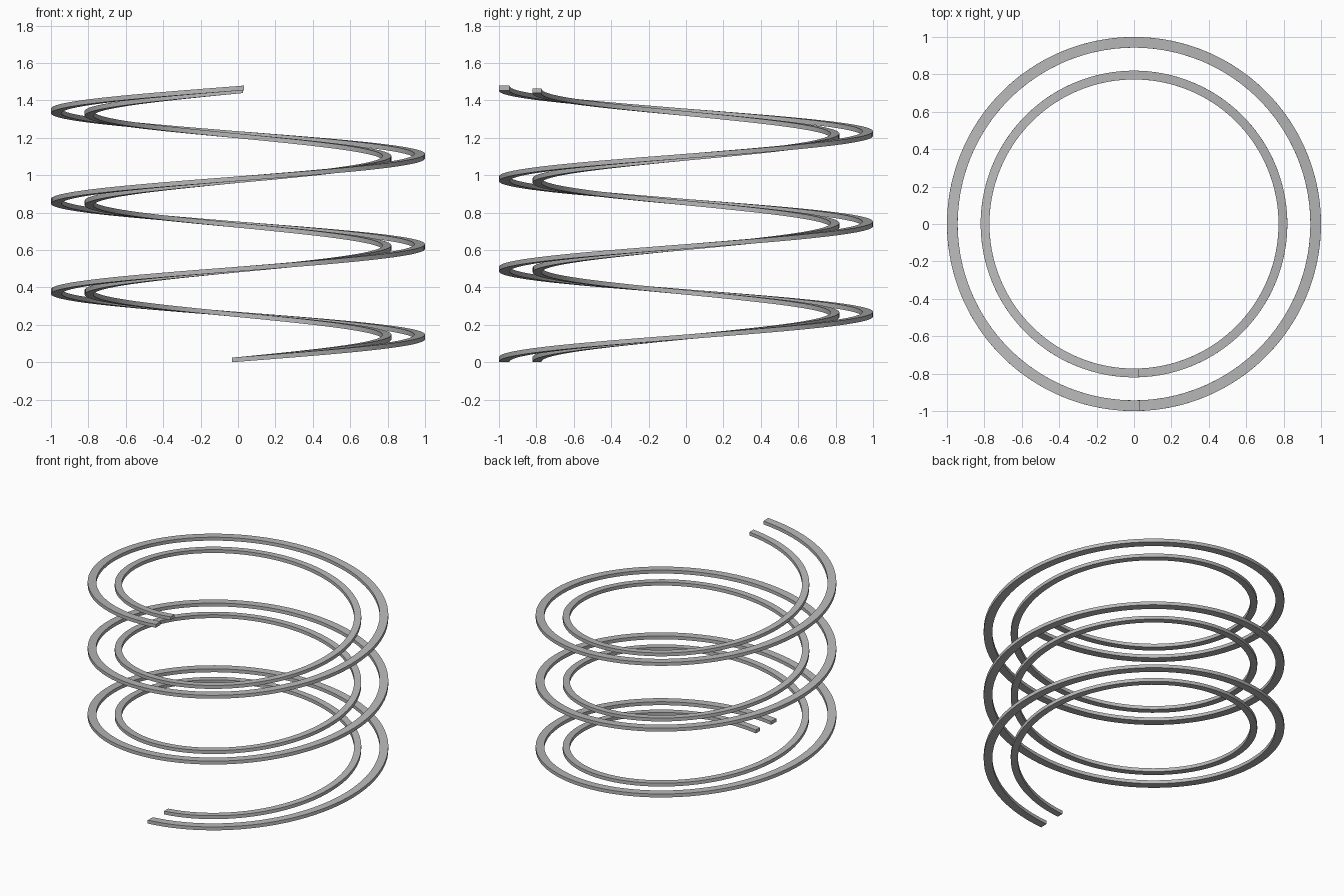
import bpy, math

if "Cube" in bpy.data.objects:
    bpy.data.objects.remove(bpy.data.objects["Cube"])

STEPS = 96       # segments per turn
TURNS = 3
OVERLAP = 0.033  # radians the strip runs past the front at both ends

steel = bpy.data.materials.new("grey metal")
steel.diffuse_color = (0.48, 0.48, 0.48, 1)
steel.use_nodes = True
steel.node_tree.nodes["Principled BSDF"].inputs["Base Color"].default_value = steel.diffuse_color


def helix_strip(name, r_in, r_out, height, pitch):
    """Rectangular bar swept upwards counter-clockwise from the front."""
    n = STEPS * TURNS
    total = TURNS * 2 * math.pi + 2 * OVERLAP
    verts, faces = [], []
    for i in range(n + 1):
        turn = total * i / n
        a = -math.pi / 2 - OVERLAP + turn
        z = pitch * turn / (2 * math.pi)
        for r, dz in ((r_in, 0), (r_out, 0), (r_out, height), (r_in, height)):
            verts.append((r * math.cos(a), r * math.sin(a), z + dz))
    for i in range(n):
        b = 4 * i
        for k in range(4):
            m = (k + 1) % 4
            faces.append((b + k, b + 4 + k, b + 4 + m, b + m))
    # end caps
    faces.append((0, 1, 2, 3))
    e = 4 * n
    faces.append((e + 3, e + 2, e + 1, e))
    mesh = bpy.data.meshes.new(name)
    mesh.from_pydata(verts, [], faces)
    mesh.materials.append(steel)
    obj = bpy.data.objects.new(name, mesh)
    bpy.context.collection.objects.link(obj)
    # smooth along the sweep, sharp at the bar's edges
    bpy.ops.object.select_all(action='DESELECT')
    obj.select_set(True)
    bpy.context.view_layer.objects.active = obj
    bpy.ops.object.shade_smooth_by_angle(angle=math.radians(30))


helix_strip("outer_coil", 0.943, 1.0, 0.025, 0.483)
helix_strip("inner_coil", 0.773, 0.82, 0.025, 0.478)
